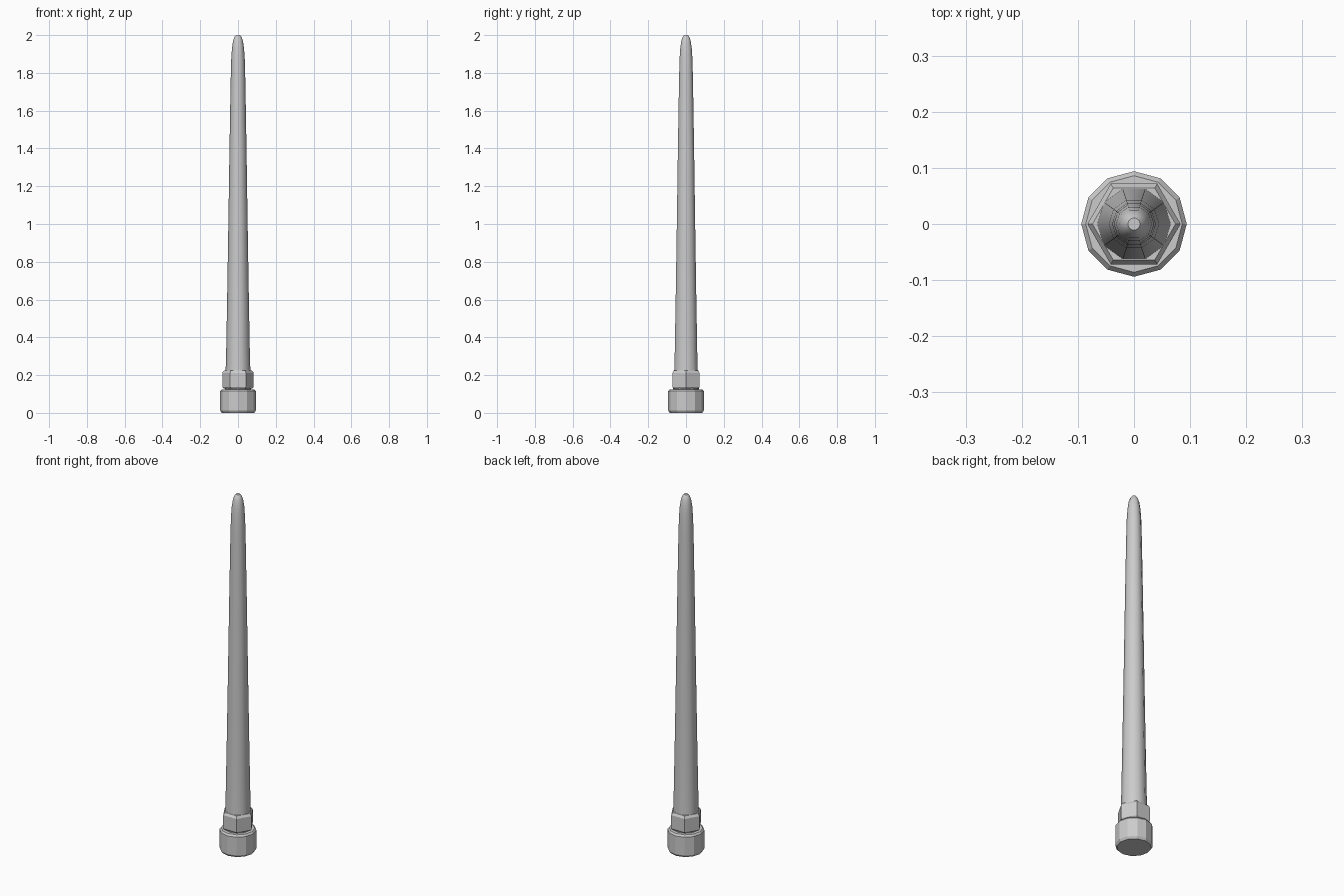
import bpy, bmesh
from math import cos, sin, pi, radians

if "Cube" in bpy.data.objects:
    bpy.data.objects.remove(bpy.data.objects["Cube"])


def lathe(name, profile, sides):
    """Stack regular polygons (radius, z) into a closed solid; a corner points to +x."""
    bm = bmesh.new()
    rings = [[bm.verts.new((r * cos(2 * pi * i / sides), r * sin(2 * pi * i / sides), z))
              for i in range(sides)] for r, z in profile]
    for a, b in zip(rings, rings[1:]):
        for i in range(sides):
            j = (i + 1) % sides
            bm.faces.new((a[i], a[j], b[j], b[i]))
    bm.faces.new(rings[0][::-1])
    bm.faces.new(rings[-1])
    mesh = bpy.data.meshes.new(name)
    bm.to_mesh(mesh)
    bm.free()
    obj = bpy.data.objects.new(name, mesh)
    bpy.context.collection.objects.link(obj)
    return obj


# twelve-sided connector collar with chamfered rims
lathe("connector_collar",
      [(0.086, 0), (0.094, 0.012), (0.094, 0.115), (0.086, 0.125)], 12)

# short neck between collar and nut
lathe("neck", [(0.068, 0.12), (0.068, 0.14)], 12)

# hexagonal nut with chamfered rims
lathe("hex_nut",
      [(0.077, 0.13), (0.083, 0.138), (0.083, 0.212), (0.074, 0.225)], 6)

# tapered ten-sided mast with a rounded tip
mast = lathe("antenna_mast",
             [(0.066, 0.21), (0.063, 0.30), (0.0575, 0.60), (0.051, 1.0),
              (0.045, 1.4), (0.039, 1.75), (0.036, 1.87), (0.032, 1.93),
              (0.026, 1.97), (0.019, 1.99), (0.011, 2.0)], 10)
bpy.context.view_layer.objects.active = mast
mast.select_set(True)
bpy.ops.object.shade_smooth_by_angle(angle=radians(50))
